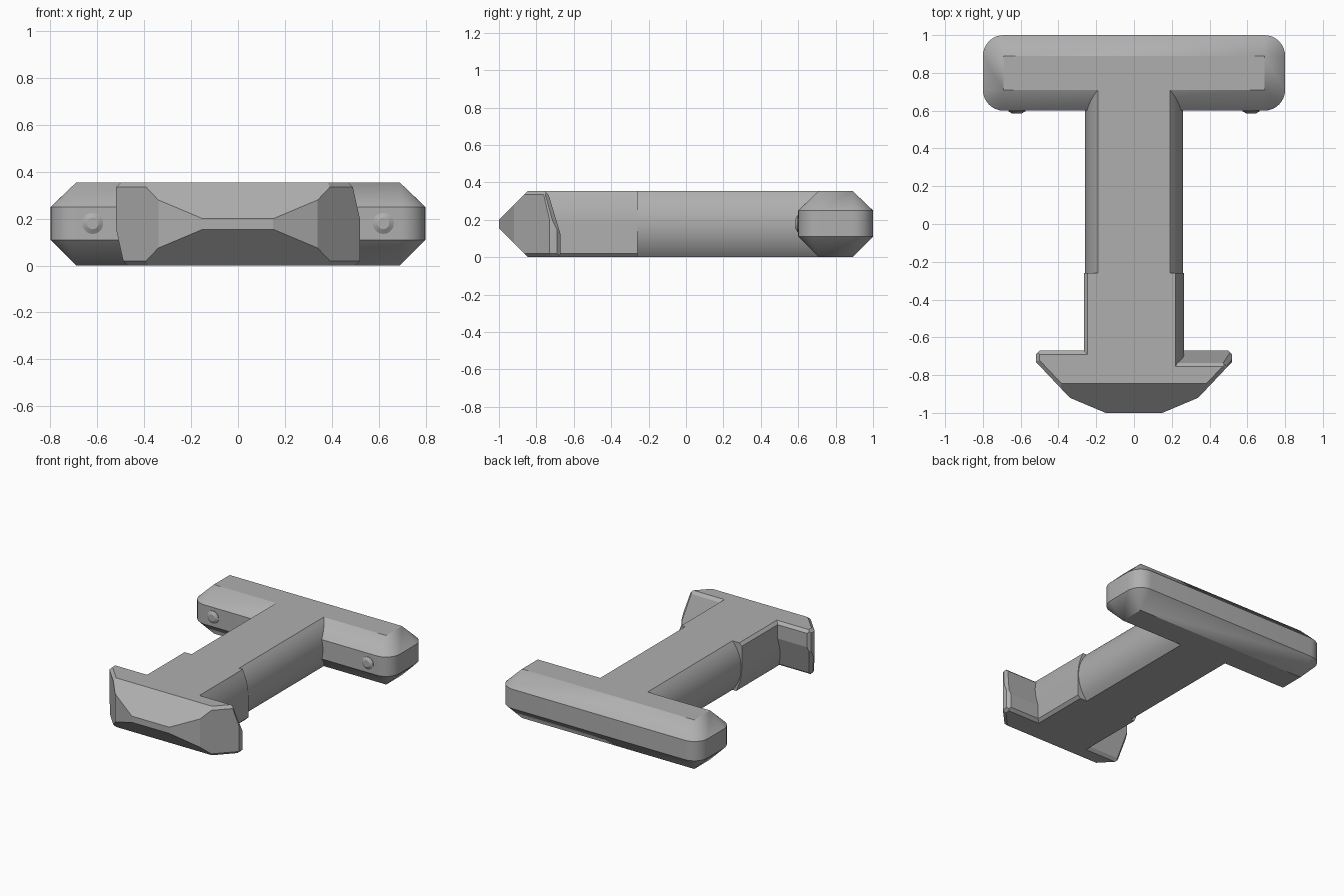
import bpy, bmesh, math
from mathutils import Vector, Matrix

cube = bpy.data.objects.get("Cube")
if cube:
    bpy.data.objects.remove(cube, do_unlink=True)

H = 0.355          # overall thickness
MID = H / 2

grey = bpy.data.materials.new("plain grey")
grey.use_nodes = True
grey.diffuse_color = (0.43, 0.43, 0.43, 1)
for node in grey.node_tree.nodes:
    if node.type == 'BSDF_PRINCIPLED':
        node.inputs["Base Color"].default_value = grey.diffuse_color


def finish(bm, name):
    bmesh.ops.remove_doubles(bm, verts=bm.verts, dist=0.0005)
    bmesh.ops.recalc_face_normals(bm, faces=bm.faces)
    mesh = bpy.data.meshes.new(name)
    bm.to_mesh(mesh)
    bm.free()
    mesh.materials.append(grey)
    obj = bpy.data.objects.new(name, mesh)
    bpy.context.collection.objects.link(obj)
    bpy.ops.object.select_all(action='DESELECT')
    obj.select_set(True)
    bpy.context.view_layer.objects.active = obj
    bpy.ops.object.shade_smooth_by_angle(angle=math.radians(15))
    return obj


def loft(rings, name):
    """Skin closed rings of equal length and cap both ends."""
    bm = bmesh.new()
    loops = [[bm.verts.new(p) for p in ring] for ring in rings]
    n = len(loops[0])
    for a, b in zip(loops, loops[1:]):
        for i in range(n):
            j = (i + 1) % n
            bm.faces.new((a[i], a[j], b[j], b[i]))
    bm.faces.new(loops[0])
    bm.faces.new(loops[-1])
    return finish(bm, name)


def along_y(half, y0, y1, name):
    """Extrude a half profile and its half-turn copy along y."""
    profile = half + [(-x, H - z) for x, z in half]
    loft([[(x, y, z) for x, z in profile] for y in (y0, y1)], name)


# Crossbar: rounded block whose corners taper to points at top and bottom
def bar_ring(radius, z):
    pts = []
    for k, (sx, sy) in enumerate([(1, 1), (-1, 1), (-1, -1), (1, -1)]):
        for i in range(9):
            a = math.pi / 2 * (k + i / 8)
            pts.append((sx * 0.69 + radius * math.cos(a),
                        0.8 + sy * 0.09 + radius * math.sin(a), z))
    return pts


loft([bar_ring(0, 0), bar_ring(0.11, 0.11), bar_ring(0.11, 0.25),
      bar_ring(0, H)], "crossbar")

# Shaft: round bar flattened on top and bottom
R = 0.26
limit = math.asin(MID / R)
arc = [limit * (1 - i / 8) for i in range(17)]
along_y([(R * math.cos(a), MID + R * math.sin(a)) for a in arc],
        -0.27, 0.76, "shaft")

# Collar: thicker stretch, curved on one edge and square on the other
curve = [(0.265 - 0.045 * (1 - i / 8) ** 2, H - MID * i / 8) for i in range(9)]
along_y(curve + [(0.265, 0.02), (0.245, 0)], -0.79, -0.26, "collar")

# Hooked head: half is carved from a block by planes (point, outward normal)
cuts = [
    ((0.15, -1, 0), (0.08, -0.19, 0)),            # front facets
    ((0.34, -0.92, 0), (0.18, -0.17, 0)),
    ((0, -1, 0.2), (0, -1, 1)),                   # nose slopes
    ((0, -1, 0.155), (0, -1, -1)),
    ((0, -0.67, 0.12), (0, 0.215, 0.065)),        # swept back of hook
    ((0.52, 0, 0.2), (0.135, 0, 0.03)),           # swept tip
    ((0.5, -0.67, 0.15), (1, 1, 0.5)),            # bevelled edges
    ((0.5, -0.67, 0.15), (1, 1, 0)),
    ((0.51, -0.74, 0.335), (0.727, -0.687, 1)),
    ((0.51, -0.74, 0.02), (0.727, -0.687, -1)),
    ((0, -0.735, 0.335), (0, 1, 1)),
    ((0, -0.67, 0.02), (0, 1, -1)),
    ((0.49, 0, 0.335), (1, 0, 1)),
    ((0.52, 0, 0.02), (1, 0, -1)),
]
bm = bmesh.new()
bmesh.ops.create_cube(bm, size=1, matrix=Matrix.Translation((0.26, -0.835, MID))
                      @ Matrix.Diagonal((0.52, 0.33, H, 1)))
for point, normal in cuts:
    cut = bmesh.ops.bisect_plane(
        bm, geom=bm.verts[:] + bm.edges[:] + bm.faces[:], dist=1e-5,
        plane_co=point, plane_no=Vector(normal).normalized(), clear_outer=True)
    edges = [e for e in cut["geom_cut"] if isinstance(e, bmesh.types.BMEdge)]
    if any(e.is_boundary for e in edges):
        bmesh.ops.holes_fill(bm, edges=[e for e in bm.edges if e.is_boundary],
                             sides=0)
bmesh.ops.recalc_face_normals(bm, faces=bm.faces)
inner = [f for f in bm.faces if all(abs(v.co.x) < 1e-4 for v in f.verts)]
bmesh.ops.delete(bm, geom=inner, context='FACES')
copy = bmesh.ops.duplicate(bm, geom=bm.verts[:] + bm.edges[:] + bm.faces[:])
bmesh.ops.rotate(bm, cent=(0, 0, MID), matrix=Matrix.Rotation(math.pi, 3, 'Y'),
                 verts=[v for v in copy["geom"]
                        if isinstance(v, bmesh.types.BMVert)])
finish(bm, "hooked_head")

# Small tapered studs on the front of the crossbar
for side, label in ((1, "left"), (-1, "right")):
    rings = []
    for radius, y in ((0.045, 0.62), (0.045, 0.597), (0.025, 0.585)):
        rings.append([(side * 0.62 + radius * math.cos(math.tau * i / 20), y,
                       0.18 + radius * math.sin(math.tau * i / 20))
                      for i in range(20)])
    loft(rings, label + "_stud")
